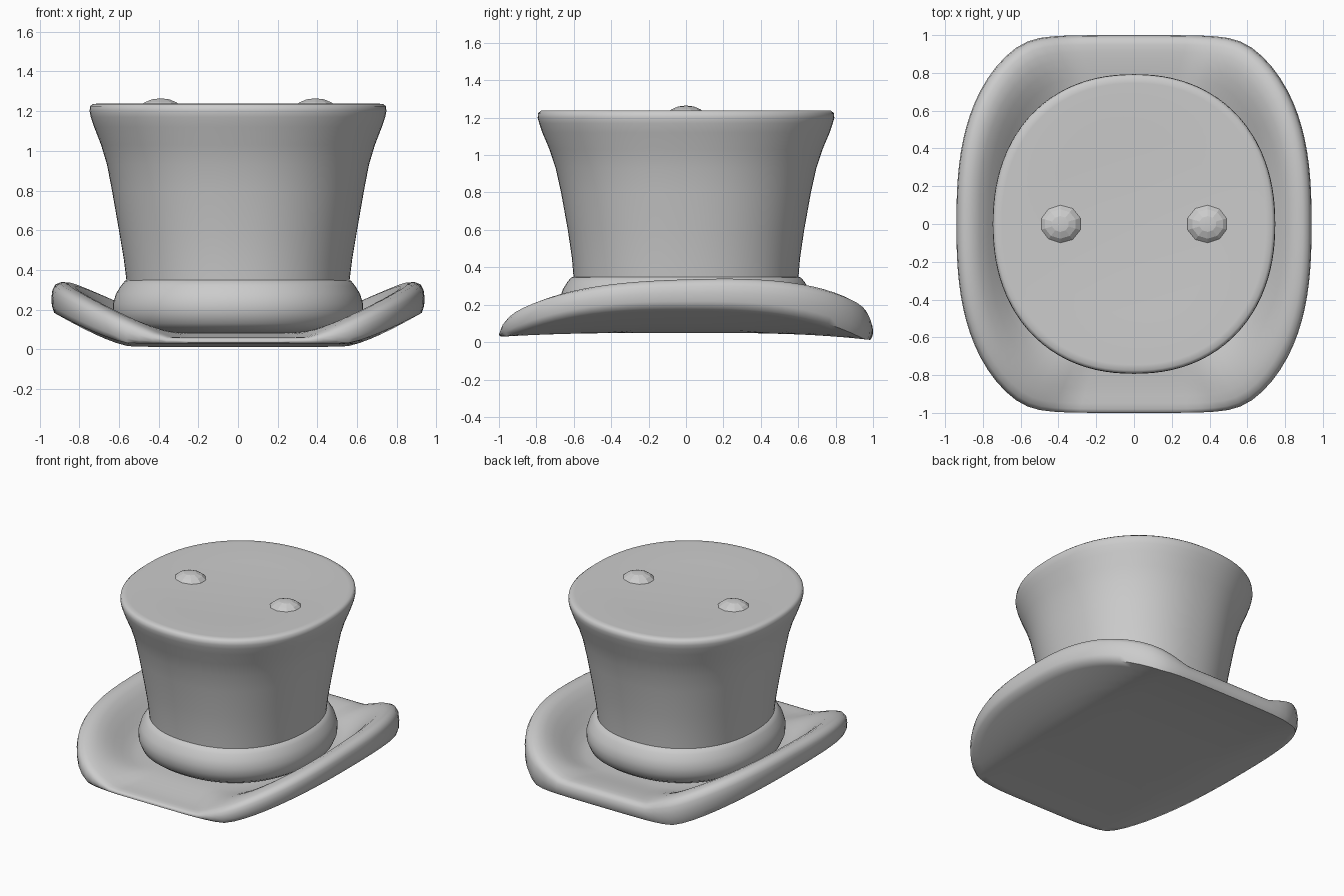
import bpy, bmesh
from math import sin, cos, pi, radians

if "Cube" in bpy.data.objects:
    bpy.data.objects.remove(bpy.data.objects["Cube"])

SEG = 96


def plan(t, rx, ry, n):
    """Point on a superellipse outline in the direction t."""
    c, s = cos(t), sin(t)
    k = (abs(c / rx) ** n + abs(s / ry) ** n) ** (-1 / n)
    return k * c, k * s


def skin(name, rings, start, end):
    """Join closed rings into one surface with a centre point at each end."""
    bm = bmesh.new()
    loops = [[bm.verts.new(p) for p in ring] for ring in rings]
    for a, b in zip(loops, loops[1:]):
        for i in range(SEG):
            j = (i + 1) % SEG
            bm.faces.new((a[i], a[j], b[j], b[i]))
    for loop, point in ((loops[0], start), (loops[-1], end)):
        centre = bm.verts.new(point)
        for i in range(SEG):
            bm.faces.new((loop[i], loop[(i + 1) % SEG], centre))
    bmesh.ops.recalc_face_normals(bm, faces=bm.faces)
    mesh = bpy.data.meshes.new(name)
    bm.to_mesh(mesh)
    bm.free()
    obj = bpy.data.objects.new(name, mesh)
    bpy.context.collection.objects.link(obj)
    smooth(obj)
    return obj


def smooth(obj, angle=55):
    bpy.ops.object.select_all(action='DESELECT')
    obj.select_set(True)
    bpy.context.view_layer.objects.active = obj
    bpy.ops.object.shade_smooth_by_angle(angle=radians(angle))


def lathe(name, profile, n, start_z, end_z):
    """Stack of superellipse rings from (rx, ry, z) rows."""
    angles = [2 * pi * i / SEG for i in range(SEG)]
    rings = [[(*plan(t, rx, ry, n), z) for t in angles] for rx, ry, z in profile]
    return skin(name, rings, (0, 0, start_z), (0, 0, end_z))


# Brim: rolled up at the sides, low and cut straight at front and back
def brim_outline(t):
    x, y = plan(t, 0.94, 1.1, 2.6)
    y = y / (1 + abs(y) ** 30) ** (1 / 30) / 0.998
    return x, max(-1, min(1, y))


def underside(x, y):
    droop = (0.04 if y > 0 else 0.022) * abs(y) ** 3
    return 0.05 - droop + 0.14 * max(0, (abs(x) - 0.55) / 0.39) ** 1.3


def rim_top(x, y):
    return 0.09 + 0.245 * max(0, (abs(x) - 0.35) / 0.59) ** 1.1 + 0.03 * y


def brim_ring(r, side):
    ring = []
    for i in range(SEG):
        ex, ey = brim_outline(2 * pi * i / SEG)
        x, y = ex * r, ey * r
        w = max(0, min(1, (r - 0.6) / 0.33))
        w = w * w * (3 - 2 * w)
        top = 0.085 + (rim_top(ex, ey) - 0.085) * w
        low = underside(x, y)
        ring.append((x, y, low + (top - low) * side))
    return ring


upper = [(r, 1) for r in (0.3, 0.55, 0.62, 0.67, 0.72, 0.77, 0.82, 0.87, 0.91, 0.95)]
edge = [(0.98, 0.93), (0.995, 0.75), (1, 0.5), (0.998, 0.2)]
lower = [(r, 0) for r in (0.985, 0.94, 0.88, 0.82, 0.75, 0.67, 0.58, 0.4, 0.2)]
skin("brim", [brim_ring(r, s) for r, s in upper + edge + lower],
     (0, 0, 0.085), (0, 0, 0.05))

# Puffed band around the foot of the crown
lathe("hat_band", [
    (0.50, 0.54, 0.085), (0.57, 0.61, 0.10), (0.61, 0.65, 0.13),
    (0.63, 0.67, 0.18), (0.63, 0.675, 0.23), (0.615, 0.66, 0.28),
    (0.59, 0.635, 0.32), (0.57, 0.615, 0.345), (0.55, 0.59, 0.352)],
    2.2, 0.085, 0.352)

# Flared crown with a rounded lip and slightly dished top
lathe("crown", [
    (0.56, 0.60, 0.33), (0.575, 0.61, 0.45), (0.60, 0.632, 0.60),
    (0.635, 0.668, 0.80), (0.66, 0.697, 0.93), (0.69, 0.73, 1.03),
    (0.725, 0.768, 1.12), (0.742, 0.785, 1.17), (0.748, 0.793, 1.20),
    (0.745, 0.79, 1.225), (0.73, 0.775, 1.237), (0.70, 0.745, 1.238),
    (0.45, 0.48, 1.225)], 2.2, 0.33, 1.212)

# Two small bumps on top of the crown
for side, x in (("left", -0.39), ("right", 0.39)):
    bpy.ops.mesh.primitive_uv_sphere_add(segments=10, ring_count=8, location=(x, 0, 1.195))
    bump = bpy.context.object
    bump.name = "top_bump_" + side
    bump.scale = (0.12, 0.11, 0.07)
    smooth(bump, 20)
